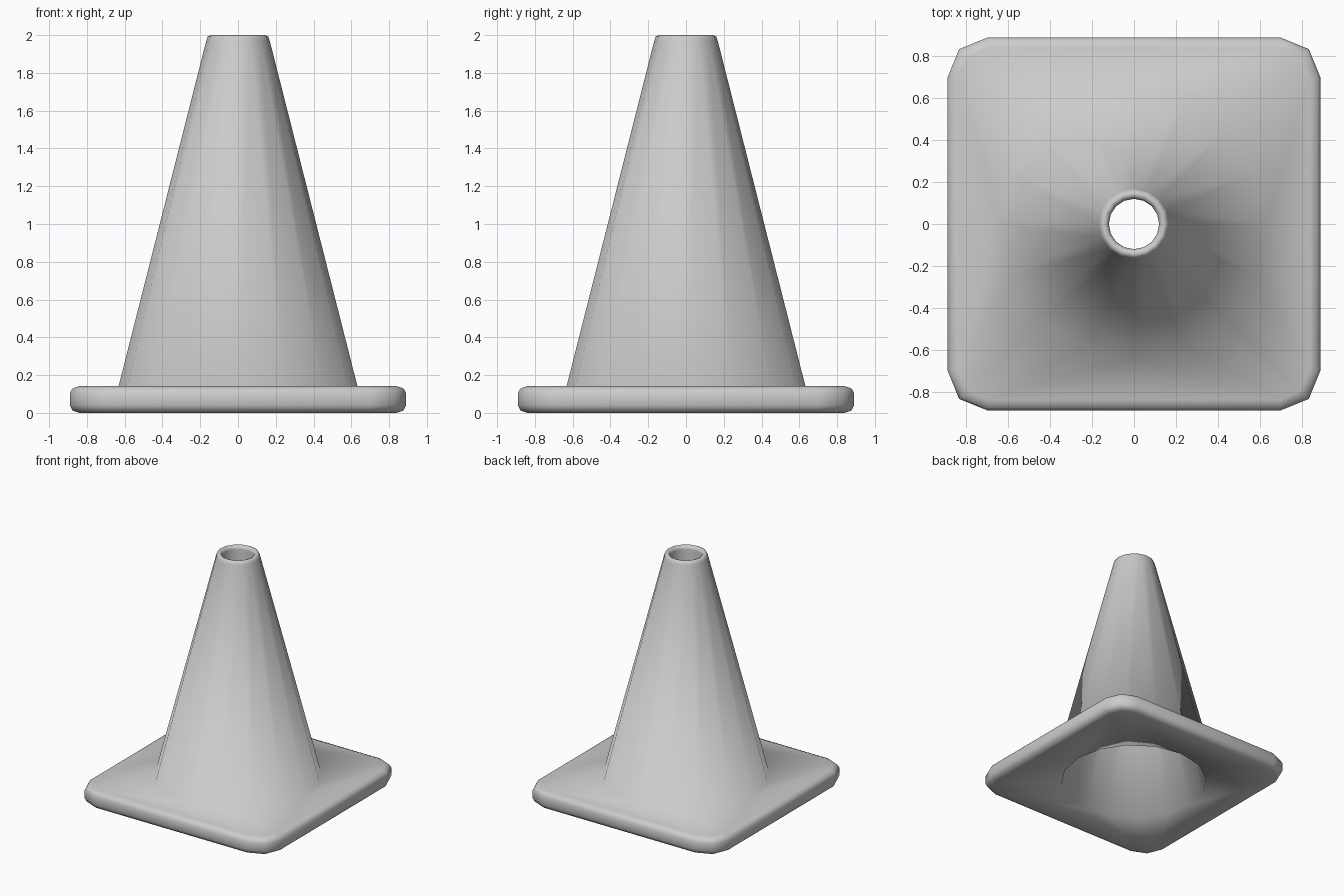
import bpy, bmesh
from math import cos, sin, tau

if "Cube" in bpy.data.objects:
    bpy.data.objects.remove(bpy.data.objects["Cube"])

SEG = 16
bm = bmesh.new()


def make_loop(points, z):
    verts = [bm.verts.new((x, y, z)) for x, y in points]
    n = len(verts)
    return verts, [bm.edges.new((verts[i], verts[(i + 1) % n])) for i in range(n)]


def circle(r, z):
    return make_loop([(r * cos(tau * i / SEG), r * sin(tau * i / SEG)) for i in range(SEG)], z)


def plate(inset, z):
    # square outline with two-step chamfered corners
    quarter = [(0.89 - inset, 0.70), (0.835 - inset * 0.8, 0.835 - inset * 0.8), (0.70, 0.89 - inset)]
    pts = []
    for _ in range(4):
        pts += quarter
        quarter = [(-y, x) for x, y in quarter]
    return make_loop(pts, z)


def skin(loops):
    for (a, _), (b, _) in zip(loops, loops[1:]):
        n = len(a)
        for i in range(n):
            j = (i + 1) % n
            bm.faces.new((a[i], a[j], b[j], b[i]))


# base plate edge, bottom to top
base = [plate(d, z) for d, z in
        [(0.05, 0), (0.014, 0.012), (0, 0.04), (0, 0.105), (0.014, 0.13), (0.05, 0.142)]]
skin(base)

# hollow cone: outside, rolled lip, inside
cone = [circle(r, z) for r, z in
        [(0.632, 0.142), (0.168, 1.97), (0.16, 1.992), (0.145, 2.0),
         (0.128, 1.992), (0.12, 1.97), (0.575, 0)]]
skin(cone)

# flat top and underside of the plate joining the cone
bmesh.ops.bridge_loops(bm, edges=base[-1][1] + cone[0][1])
bmesh.ops.bridge_loops(bm, edges=base[0][1] + cone[-1][1])
bmesh.ops.recalc_face_normals(bm, faces=bm.faces)
for f in bm.faces:
    f.smooth = True

mesh = bpy.data.meshes.new("traffic_cone")
bm.to_mesh(mesh)
bm.free()
bpy.context.collection.objects.link(bpy.data.objects.new("traffic_cone", mesh))
